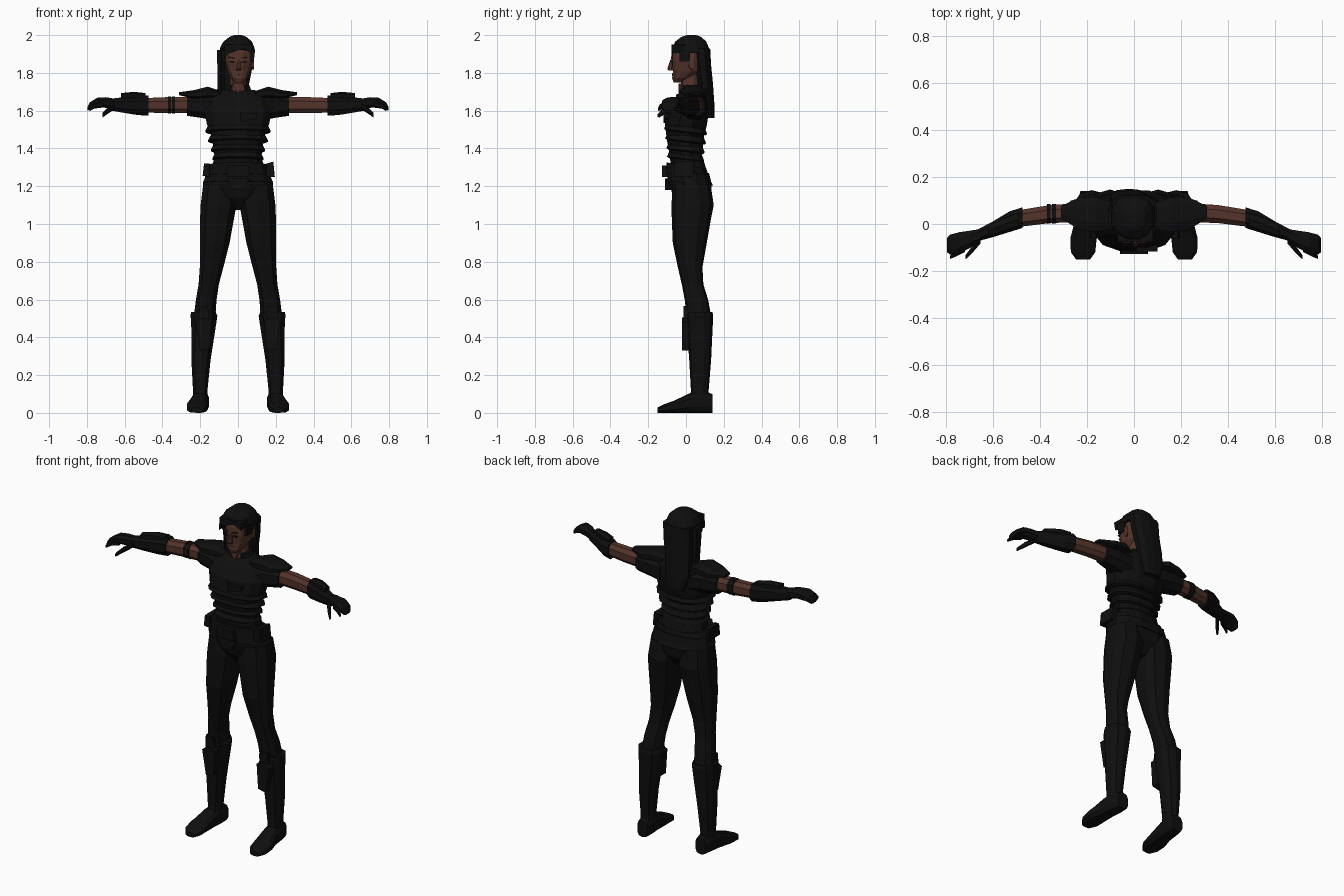
import bpy, bmesh, math


def mat(name, rgb):
    m = bpy.data.materials.new(name)
    m.diffuse_color = (*rgb, 1)
    return m


BLACK = mat("black cloth", (0.0045, 0.0045, 0.0047))
SKIN = mat("brown skin", (0.088, 0.034, 0.023))
LIP = mat("dark skin", (0.045, 0.018, 0.013))


def finish(name, bm, m):
    bmesh.ops.recalc_face_normals(bm, faces=bm.faces)
    me = bpy.data.meshes.new(name)
    bm.to_mesh(me)
    bm.free()
    me.materials.append(m)
    ob = bpy.data.objects.new(name, me)
    bpy.context.collection.objects.link(ob)
    return ob


def loft(name, rings, axis="z", n=10, m=BLACK, sx=1, p=0.85, tilt=0):
    """Skin rings (x, y, z, a, b) across an axis; p squares the section, tilt leans it in y."""
    bm = bmesh.new()
    loops = []
    for x, y, z, a, b in rings:
        loop = []
        for i in range(n):
            t = 2 * math.pi * (i + 0.5) / n
            c, s = math.cos(t), math.sin(t)
            u = a * math.copysign(abs(c) ** p, c)
            v = b * math.copysign(abs(s) ** p, s)
            co = {"z": (x + u, y + v, z + tilt * v),
                  "x": (x, y + u, z + v),
                  "y": (x + u, y, z + v)}[axis]
            loop.append(bm.verts.new((co[0] * sx, co[1], co[2])))
        loops.append(loop)
    for l0, l1 in zip(loops, loops[1:]):
        for i in range(n):
            j = (i + 1) % n
            bm.faces.new((l0[i], l0[j], l1[j], l1[i]))
    bm.faces.new(loops[0])
    bm.faces.new(loops[-1])
    return finish(name, bm, m)


def prism(name, pts, y0, y1, m=BLACK, sx=1):
    """Extrude an outline of (x, z) points between two depths."""
    bm = bmesh.new()
    f = [bm.verts.new((x * sx, y0, z)) for x, z in pts]
    b = [bm.verts.new((x * sx, y1, z)) for x, z in pts]
    bm.faces.new(f)
    bm.faces.new(b)
    for i in range(len(pts)):
        j = (i + 1) % len(pts)
        bm.faces.new((f[i], f[j], b[j], b[i]))
    return finish(name, bm, m)


# Torso, collar and hips
loft("torso", [(0, .02, 1.26, .15, .10), (0, 0, 1.36, .128, .088), (0, -.005, 1.45, .14, .10),
               (0, 0, 1.53, .17, .115), (0, .012, 1.60, .185, .112), (0, .03, 1.67, .165, .085),
               (0, .04, 1.71, .09, .06)], n=12)
loft("collar", [(0, .035, 1.68, .085, .065), (0, .035, 1.735, .062, .058)], n=10)
loft("pelvis", [(0, .03, 1.075, .035, .05), (0, .03, 1.14, .14, .10),
                (0, .025, 1.21, .19, .115), (0, .02, 1.27, .175, .105)], n=12)

# Flared waist bands
for i, (z, a, b) in enumerate([(1.49, .178, .118), (1.44, .163, .112),
                               (1.39, .148, .105), (1.345, .14, .102)]):
    loft("waist_band_%d" % i, [(0, -.002, z + .045, a - .025, b - .02),
                               (0, -.002, z, a, b), (0, 0, z - .008, a - .015, b - .012)],
         n=12, tilt=-.12)

# Belt, skirt edge and pouches
loft("belt", [(0, .01, 1.25, .178, .118), (0, .003, 1.31, .165, .108)], n=12, tilt=-.15)
loft("jacket_hem", [(0, .022, 1.215, .192, .125), (0, .012, 1.26, .172, .112)], n=12, tilt=-.1)
prism("belt_buckle", [(-.06, 1.25), (.06, 1.25), (.055, 1.31), (-.055, 1.31)], -.128, -.09)
prism("right_pouch", [(.15, 1.25), (.195, 1.25), (.187, 1.33), (.15, 1.32)], -.06, .04)
prism("left_pouch", [(-.15, 1.25), (-.187, 1.255), (-.18, 1.32), (-.15, 1.32)], -.06, .04)
prism("front_flap", [(-.06, 1.24), (.06, 1.24), (.03, 1.18), (-.03, 1.18)], -.112, -.07)
prism("chest_flap", [(.01, 1.535), (.10, 1.56), (.10, 1.585), (.01, 1.59)], -.118, -.09)

for side, sx in (("right", 1), ("left", -1)):
    # Trouser leg
    loft(side + "_leg", [(.098, .03, 1.21, .09, .10), (.103, .035, 1.10, .099, .112),
                         (.112, .028, 1.02, .093, .103), (.123, .02, .90, .082, .09),
                         (.14, .022, .77, .065, .065), (.155, .035, .68, .056, .057),
                         (.168, .055, .60, .057, .062), (.178, .07, .50, .06, .065)], sx=sx)
    # Boot shaft, shin plate, knee tab and foot
    loft(side + "_boot", [(.198, .072, .06, .042, .05), (.20, .073, .12, .04, .047),
                          (.196, .075, .28, .053, .058), (.183, .073, .45, .067, .068),
                          (.18, .072, .515, .074, .072), (.184, .074, .535, .068, .066)], sx=sx)
    prism(side + "_shin_plate", [(.15, .34), (.20, .33), (.225, .48), (.19, .505), (.14, .49)],
          -.022, .04, sx=sx)
    prism(side + "_knee_tab", [(.15, .50), (.21, .50), (.205, .56), (.16, .565)], -.012, .03, sx=sx)
    loft(side + "_foot", [(.195, .14, .05, .035, .05), (.198, .09, .058, .045, .058),
                          (.205, .02, .052, .047, .052), (.215, -.06, .033, .058, .033),
                          (.217, -.12, .022, .054, .022), (.217, -.152, .014, .03, .014)],
         axis="y", sx=sx, p=.7)

    # Sleeve and winged shoulder pad
    loft(side + "_sleeve", [(.10, .03, 1.61, .085, .075), (.19, .045, 1.622, .068, .065),
                            (.27, .05, 1.625, .054, .056)], axis="x", n=8, sx=sx)
    loft(side + "_shoulder_pad", [(.09, .035, 1.685, .06, .02), (.16, .04, 1.695, .08, .034),
                                  (.23, .045, 1.685, .075, .026), (.312, .05, 1.69, .028, .008)],
         axis="x", n=8, sx=sx)

    # Bare arm, bracer and bracer plate
    loft(side + "_arm", [(.22, .05, 1.63, .043, .046), (.36, .042, 1.63, .041, .045),
                         (.50, .022, 1.628, .038, .041)], axis="x", n=8, m=SKIN, sx=sx)
    loft(side + "_bracer", [(.475, .027, 1.627, .047, .057), (.53, .01, 1.628, .047, .055),
                            (.60, -.022, 1.63, .036, .045), (.67, -.05, 1.632, .026, .034)],
         axis="x", n=8, sx=sx)
    loft(side + "_bracer_plate", [(.49, .02, 1.675, .03, .018), (.55, .0, 1.68, .032, .02),
                                  (.62, -.03, 1.675, .025, .018)], axis="x", n=6, sx=sx)

    # Gloved hand, fingers and thumb
    loft(side + "_hand", [(.65, -.045, 1.635, .026, .03), (.70, -.066, 1.643, .04, .03),
                          (.745, -.08, 1.645, .048, .025), (.785, -.088, 1.625, .045, .02),
                          (.797, -.09, 1.608, .032, .01)], axis="x", n=8, sx=sx)
    loft(side + "_index_finger", [(.72, -.105, 1.632, .016, .016), (.76, -.127, 1.625, .014, .014),
                                  (.785, -.142, 1.608, .008, .01)], axis="x", n=6, sx=sx)
    loft(side + "_thumb", [(.655, -.07, 1.622, .016, .016), (.69, -.11, 1.60, .017, .017),
                           (.718, -.142, 1.575, .01, .012)], axis="x", n=6, sx=sx)

    # Ear, eye and brow
    loft(side + "_ear", [(.072, .025, 1.845, .012, .026), (.084, .032, 1.852, .018, .034)],
         axis="x", n=6, m=SKIN, sx=sx)
    prism(side + "_eye", [(.018, 1.853), (.045, 1.855), (.042, 1.864), (.022, 1.864)],
          -.078, -.069, m=BLACK, sx=sx)
    prism(side + "_brow", [(.014, 1.874), (.05, 1.88), (.048, 1.886), (.016, 1.882)],
          -.08, -.071, m=LIP, sx=sx)

# Straps on one arm
for i, x in enumerate((.333, .355)):
    loft("arm_strap_%d" % i, [(x, .044, 1.63, .045, .048), (x + .016, .043, 1.63, .045, .048)],
         axis="x", n=8, sx=-1)

# Neck and head
loft("neck", [(0, .02, 1.66, .05, .05), (.002, .022, 1.80, .043, .048)], m=SKIN)
prism("throat", [(-.03, 1.745), (0, 1.69), (.03, 1.745)], -.04, .0, m=SKIN)
loft("head", [(.006, -.045, 1.75, .022, .022), (.006, -.025, 1.772, .045, .05),
              (.006, .005, 1.81, .062, .076), (.006, .012, 1.86, .073, .088),
              (.006, .015, 1.91, .074, .088), (.006, .02, 1.95, .06, .07)], n=12, m=SKIN)
loft("nose", [(.005, -.078, 1.812, .013, .014), (.005, -.085, 1.822, .014, .014),
              (.005, -.074, 1.872, .006, .008)], n=6, m=SKIN)
prism("mouth", [(-.016, 1.79), (.005, 1.783), (.026, 1.79), (.005, 1.796)], -.073, -.065, m=LIP)

# Hair: cap, back fall, side lock, sideburns and fringe
loft("hair_cap", [(.0, .035, 1.905, .093, .092), (-.004, .025, 1.93, .095, .1),
                  (-.002, .025, 1.965, .078, .085), (0, .028, 1.99, .048, .055),
                  (0, .03, 2.0, .02, .025)], n=12)
loft("back_hair", [(-.02, .128, 1.56, .055, .022), (-.024, .115, 1.64, .08, .035),
                   (-.022, .10, 1.74, .084, .043), (-.008, .088, 1.84, .09, .045),
                   (-.004, .08, 1.93, .093, .048)], n=10)
loft("side_lock", [(-.10, .06, 1.63, .02, .03), (-.09, .045, 1.72, .022, .038),
                   (-.09, .035, 1.83, .022, .042), (-.09, .03, 1.92, .024, .045)], n=6)
prism("fringe", [(-.075, 1.87), (-.055, 1.90), (.03, 1.93), (.07, 1.905), (.08, 1.95), (-.07, 1.95)],
      -.076, .0)
for side, sx in (("right", 1), ("left", -1)):
    prism(side + "_sideburn", [(.066, 1.86), (.084, 1.86), (.09, 1.92), (.066, 1.92)],
          -.035, .02, sx=sx)
